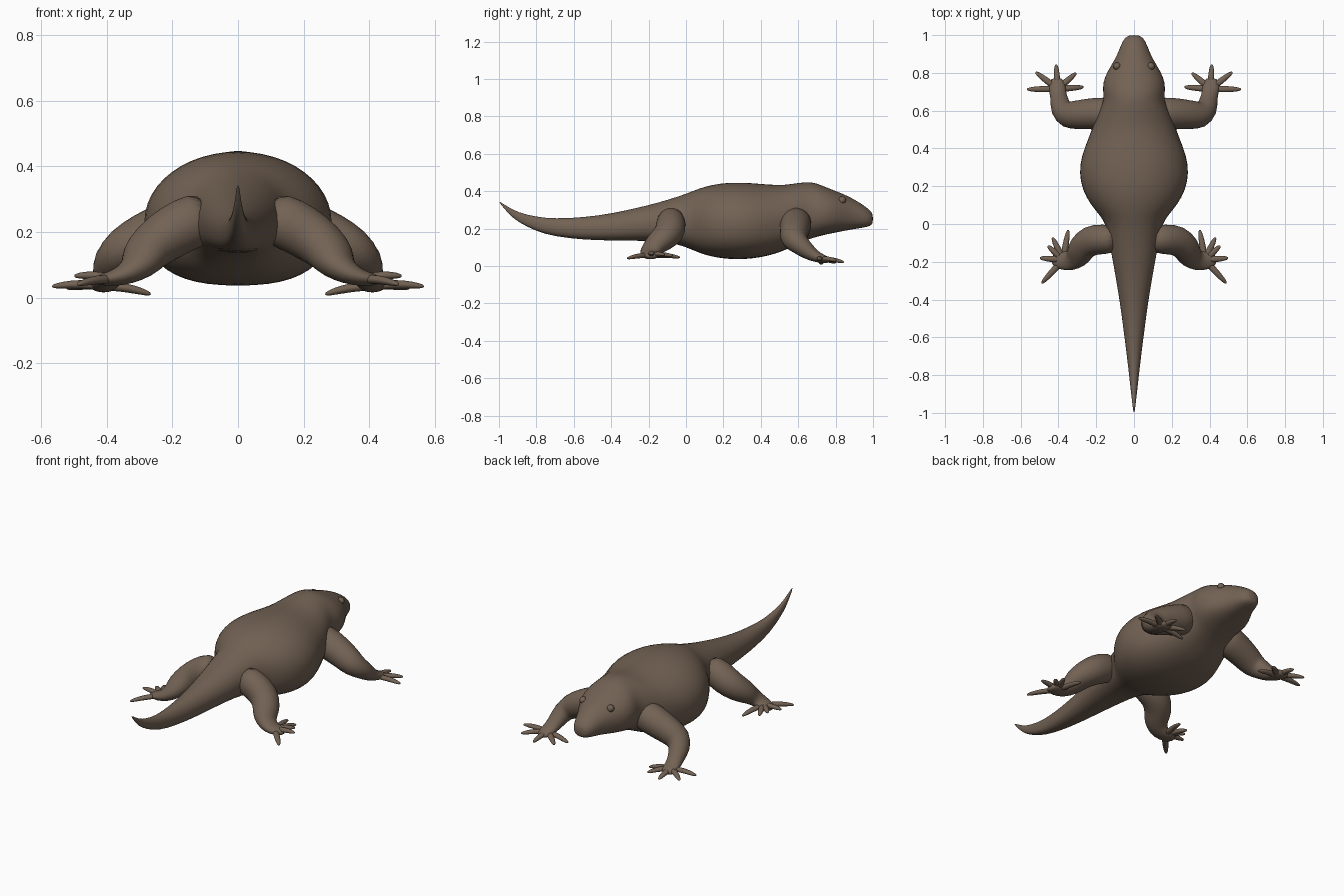
import bpy, bmesh, math
from mathutils import Vector

cube = bpy.data.objects.get("Cube")
if cube:
    bpy.data.objects.remove(cube, do_unlink=True)

skin = bpy.data.materials.new("brown skin")
skin.use_nodes = True
COLOR = (0.17, 0.122, 0.088, 1)
skin.diffuse_color = COLOR
skin.node_tree.nodes["Principled BSDF"].inputs["Base Color"].default_value = COLOR


def loft(bm, rings):
    """Skin a list of closed point loops and cap both ends."""
    loops = [[bm.verts.new(p) for p in ring] for ring in rings]
    n = len(loops[0])
    for a, b in zip(loops, loops[1:]):
        for i in range(n):
            j = (i + 1) % n
            bm.faces.new((a[i], a[j], b[j], b[i]))
    bm.faces.new(loops[0])
    bm.faces.new(loops[-1])


def finish(bm, name, levels, mirror=False):
    bmesh.ops.recalc_face_normals(bm, faces=bm.faces)
    for f in bm.faces:
        f.smooth = True
    mesh = bpy.data.meshes.new(name)
    bm.to_mesh(mesh)
    bm.free()
    mesh.materials.append(skin)
    obj = bpy.data.objects.new(name, mesh)
    bpy.context.collection.objects.link(obj)
    if mirror:
        obj.modifiers.new("mirror", "MIRROR").use_mirror_merge = False
    if levels:
        sub = obj.modifiers.new("smooth", "SUBSURF")
        sub.levels = sub.render_levels = levels
    return obj


def body_ring(y, w, top, bottom, n=24):
    """Round back, flatter belly, widest just below the middle."""
    mid = bottom + (top - bottom) * 0.48
    ring = []
    for i in range(n):
        a = 2 * math.pi * i / n
        c, s = math.cos(a), math.sin(a)
        e = 1 if s >= 0 else 2 / 2.5
        x = math.copysign(abs(c) ** e, c) * w
        h = abs(s) ** e * (top - mid if s >= 0 else bottom - mid)
        ring.append((x, y, mid + h))
    return ring


def tube(bm, points, n=12):
    """Oval tube through (x, y, z, half width, half height) points."""
    centres = [Vector(p[:3]) for p in points]
    rings = []
    for i, p in enumerate(points):
        t = centres[min(i + 1, len(points) - 1)] - centres[max(i - 1, 0)]
        t.normalize()
        side = t.cross(Vector((0, 0, 1))).normalized()
        up = side.cross(t)
        rings.append([centres[i] + side * p[3] * math.cos(2 * math.pi * k / n)
                      + up * p[4] * math.sin(2 * math.pi * k / n) for k in range(n)])
    loft(bm, rings)


# Tail, trunk and head: y, half width, top, bottom
stations = [
    (-1.0, .003, .347, .341), (-.95, .009, .315, .28), (-.9, .015, .287, .235),
    (-.8, .026, .262, .185), (-.7, .038, .253, .157), (-.55, .057, .26, .14),
    (-.4, .077, .28, .135), (-.2, .112, .325, .135), (-.08, .135, .36, .125),
    (0, .15, .387, .1), (.05, .185, .408, .078), (.1, .23, .426, .058),
    (.18, .276, .444, .04), (.27, .293, .449, .033), (.36, .281, .445, .038),
    (.45, .244, .436, .055), (.53, .215, .434, .082), (.6, .185, .446, .12),
    (.66, .158, .451, .143), (.7, .166, .443, .155), (.75, .165, .422, .168),
    (.8, .146, .402, .178), (.85, .115, .382, .188), (.9, .087, .357, .197),
    (.95, .069, .325, .205), (.985, .05, .298, .213), (1.0, .026, .275, .228),
]
bm = bmesh.new()
loft(bm, [body_ring(*s) for s in stations])
finish(bm, "body", 1)


def leg(name, limb, palm, tips):
    bm = bmesh.new()
    tube(bm, limb, 16)
    root = Vector(palm)
    for tip in tips:
        tip = Vector(tip)
        digit = []
        for f, r, lift in ((0, .018, 0), (.35, .019, .006), (.65, .017, .006),
                           (.9, .012, .002), (1, .005, 0)):
            p = root.lerp(tip, f)
            digit.append((p.x, p.y, p.z + lift, r, r * .8))
        tube(bm, digit, 8)
    finish(bm, name, 1, mirror=True)


# Front legs with spread fingers
leg("front_legs",
    [(.10, .585, .25, .09, .09), (.2, .585, .215, .087, .088),
     (.29, .58, .18, .078, .078), (.355, .575, .145, .078, .07),
     (.388, .61, .112, .062, .055), (.396, .66, .07, .045, .042),
     (.405, .705, .045, .045, .028), (.41, .745, .035, .046, .021),
     (.412, .775, .03, .026, .012)],
    (.405, .715, .035),
    [(.568, .713, .034), (.522, .805, .028), (.412, .845, .02),
     (.305, .80, .016), (.265, .725, .01)])

# Hind legs with spread toes
leg("hind_legs",
    [(.08, -.08, .255, .07, .08), (.16, -.08, .225, .082, .085),
     (.235, -.085, .18, .085, .08), (.28, -.13, .14, .076, .068),
     (.30, -.175, .105, .066, .054), (.335, -.195, .075, .056, .037),
     (.375, -.195, .06, .05, .026), (.41, -.185, .055, .046, .019),
     (.435, -.18, .052, .024, .012)],
    (.375, -.19, .056),
    [(.49, -.315, .04), (.5, -.18, .066), (.457, -.115, .06),
     (.432, -.07, .055), (.348, -.03, .045)])

# Eyes: low bumps on the sides of the head
bm = bmesh.new()
bmesh.ops.create_uvsphere(bm, u_segments=16, v_segments=10, radius=.02)
bmesh.ops.translate(bm, verts=bm.verts, vec=(.09, .835, .352))
finish(bm, "eyes", 0, mirror=True)
